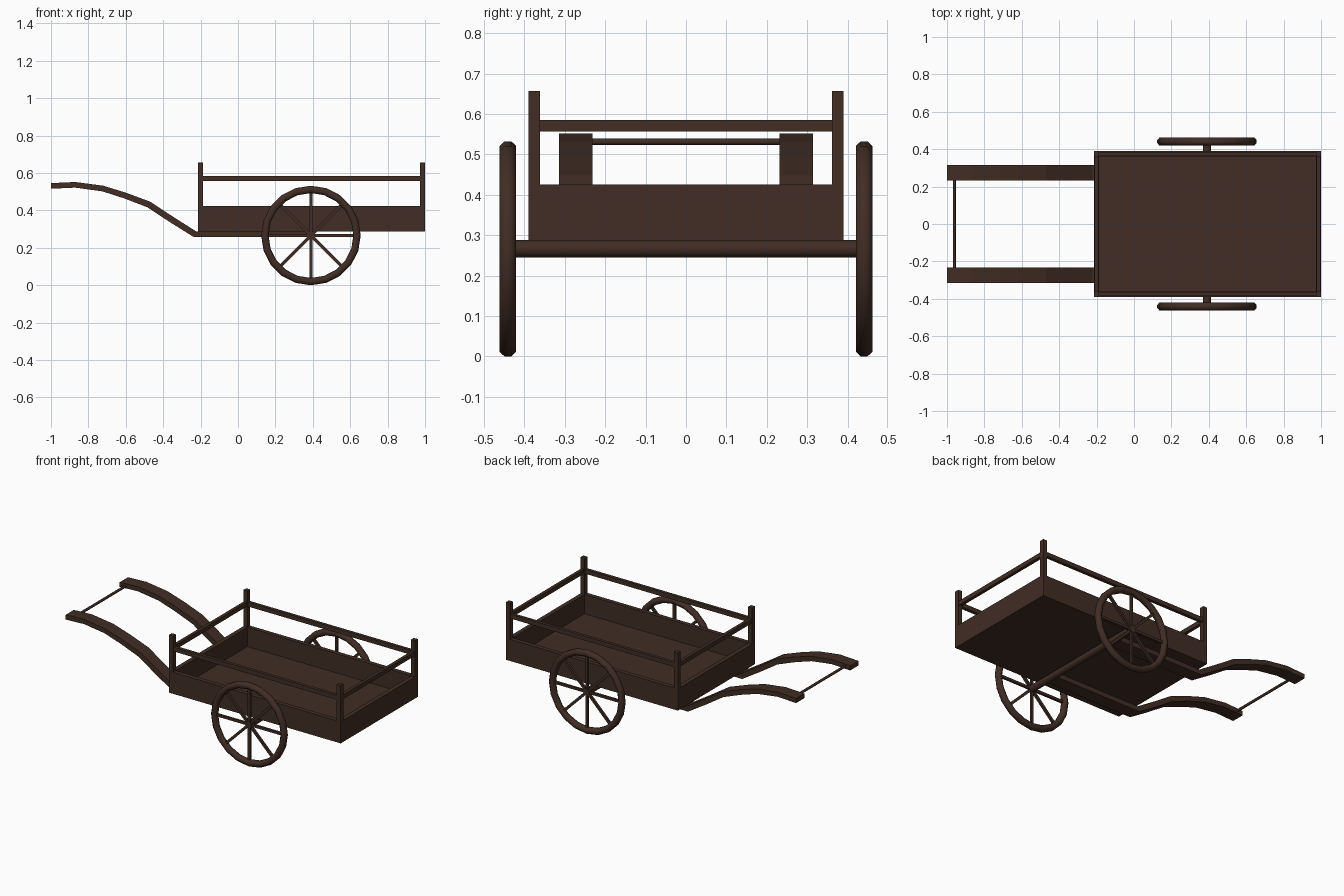
import bpy, bmesh, math
from mathutils import Matrix

if "Cube" in bpy.data.objects:
    bpy.data.objects.remove(bpy.data.objects["Cube"])

wood = bpy.data.materials.new("dark brown wood")
wood.diffuse_color = (0.052, 0.026, 0.018, 1)
wood.use_nodes = True
wood.node_tree.nodes["Principled BSDF"].inputs["Base Color"].default_value = wood.diffuse_color


def finish(name, bm, smooth=False):
    bmesh.ops.recalc_face_normals(bm, faces=bm.faces)
    me = bpy.data.meshes.new(name)
    bm.to_mesh(me)
    bm.free()
    me.materials.append(wood)
    for p in me.polygons:
        p.use_smooth = smooth
    ob = bpy.data.objects.new(name, me)
    bpy.context.collection.objects.link(ob)
    return ob


def add_box(bm, x0, x1, y0, y1, z0, z1):
    m = Matrix.Translation(((x0 + x1) / 2, (y0 + y1) / 2, (z0 + z1) / 2))
    m = m @ Matrix.Diagonal((x1 - x0, y1 - y0, z1 - z0, 1))
    bmesh.ops.create_cube(bm, size=1, matrix=m)


def box(name, *dims):
    bm = bmesh.new()
    add_box(bm, *dims)
    return finish(name, bm)


def rod(name, x, z, half, r, sides, smooth=True):
    # cylinder lying along y
    bm = bmesh.new()
    m = Matrix.Translation((x, 0, z)) @ Matrix.Rotation(math.pi / 2, 4, 'X')
    bmesh.ops.create_cone(bm, cap_ends=True, segments=sides, radius1=r,
                          radius2=r, depth=2 * half, matrix=m)
    for f in bm.faces:
        f.smooth = smooth and len(f.verts) == 4
    flags = [f.smooth for f in bm.faces]
    ob = finish(name, bm)
    ob.data.polygons.foreach_set("use_smooth", flags)
    return ob


X0, X1, Y, T = -0.215, 1.0, 0.39, 0.028
Z0, Z1, ZP = 0.287, 0.425, 0.657
AX, AZ = 0.39, 0.266

# open cart bed
box("bed_floor", X0 + T, X1 - T, -Y + T, Y - T, Z0, 0.302)
box("bed_end_left", X0, X0 + T, -Y, Y, Z0, Z1)
box("bed_end_right", X1 - T, X1, -Y, Y, Z0, Z1)
for s in (-1, 1):
    a, b = sorted((s * Y, s * (Y - T)))
    box("bed_side", X0 + T, X1 - T, a, b, Z0, Z1)
    # corner posts
    box("corner_post", X0, X0 + T, a, b, Z1, ZP)
    box("corner_post", X1 - T, X1, a, b, Z1, ZP)
    # long rail
    c = s * (Y - T / 2)
    box("side_rail", X0 + T, X1 - T, c - 0.01, c + 0.01, 0.557, 0.585)
for x in (X0 + T / 2, X1 - T / 2):
    box("end_rail", x - 0.01, x + 0.01, -Y + T, Y - T, 0.557, 0.585)

# curved pulling shafts: top-edge profile, extruded across y
top = [(-1, 0.546), (-0.87, 0.552), (-0.72, 0.532), (-0.60, 0.495),
       (-0.47, 0.447), (-0.35, 0.368), (-0.222, 0.287), (AX, 0.287)]
low = [(-1, 0.516), (-0.87, 0.522), (-0.725, 0.502), (-0.61, 0.465),
       (-0.485, 0.417), (-0.365, 0.338), (-0.235, 0.257), (AX, 0.257)]
for s in (-1, 1):
    bm = bmesh.new()
    rings = [[bm.verts.new((p[0], s * y, p[1]))
              for p, y in ((t, 0.232), (t, 0.315), (l, 0.315), (l, 0.232))]
             for t, l in zip(top, low)]
    for a, b in zip(rings, rings[1:]):
        for i in range(4):
            j = (i + 1) % 4
            bm.faces.new((a[i], a[j], b[j], b[i]))
    bm.faces.new(rings[0])
    bm.faces.new(rings[-1])
    finish("pull_shaft", bm)
rod("handle_bar", -0.96, 0.531, 0.24, 0.008, 8)

# axle
rod("axle", AX, AZ, 0.452, 0.022, 12)

# wheels: octagonal-section rim and eight spokes
N, M, R, r = 20, 8, 0.2465, 0.0212
for s in (-1, 1):
    bm = bmesh.new()
    ring = []
    for i in range(N):
        a = 2 * math.pi * i / N
        row = []
        for k in range(M):
            b = 2 * math.pi * (k + 0.5) / M
            d = R + r * math.cos(b)
            row.append(bm.verts.new((AX + d * math.cos(a),
                                     s * 0.441 + r * 1.05 * math.sin(b),
                                     AZ + d * math.sin(a))))
        ring.append(row)
    for i in range(N):
        a, b = ring[i], ring[(i + 1) % N]
        for k in range(M):
            j = (k + 1) % M
            bm.faces.new((a[k], a[j], b[j], b[k]))
    finish("wheel_rim", bm, True)
    bm = bmesh.new()
    for i in range(8):
        m = (Matrix.Translation((AX, s * 0.441, AZ))
             @ Matrix.Rotation(i * math.pi / 4, 4, 'Y')
             @ Matrix.Translation((0.12, 0, 0)))
        bmesh.ops.create_cube(bm, size=1,
                              matrix=m @ Matrix.Diagonal((0.22, 0.014, 0.016, 1)))
    finish("wheel_spokes", bm)
